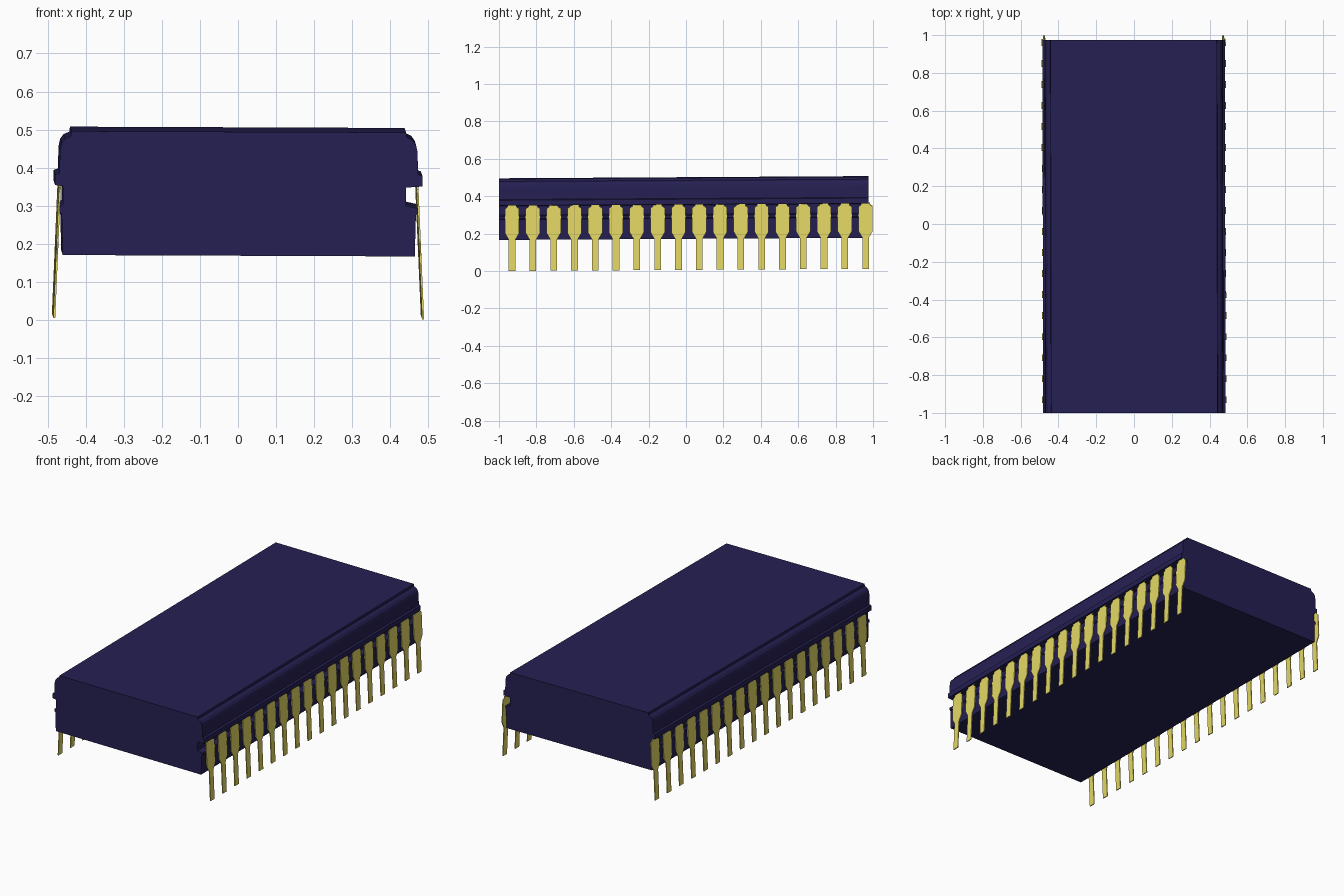
import bpy, bmesh
from mathutils import Vector

if "Cube" in bpy.data.objects:
    bpy.data.objects.remove(bpy.data.objects["Cube"])


def material(name, rgb):
    m = bpy.data.materials.new(name)
    m.diffuse_color = (*rgb, 1)
    m.use_nodes = True
    m.node_tree.nodes["Principled BSDF"].inputs["Base Color"].default_value = m.diffuse_color
    return m


navy = material("navy_plastic", (0.018, 0.014, 0.085))
gold = material("gold_metal", (0.77, 0.68, 0.13))


def settle(p):
    # the whole chip leans and turns very slightly
    return Vector((p[0] - 0.002 * p[1], p[1], p[2] + 0.006 * p[1] - 0.004 * p[0]))


def extrude(name, outline, offset, mat):
    bm = bmesh.new()
    face = bm.faces.new([bm.verts.new(p) for p in outline])
    new = bmesh.ops.extrude_face_region(bm, geom=[face])["geom"]
    moved = [v for v in new if isinstance(v, bmesh.types.BMVert)]
    bmesh.ops.translate(bm, verts=moved, vec=offset)
    for v in bm.verts:
        v.co = settle(v.co)
    bmesh.ops.recalc_face_normals(bm, faces=bm.faces)
    mesh = bpy.data.meshes.new(name)
    bm.to_mesh(mesh)
    bm.free()
    mesh.materials.append(mat)
    ob = bpy.data.objects.new(name, mesh)
    bpy.context.collection.objects.link(ob)
    return ob


# chip body: side profile with rounded shoulder, lip, groove and lower ridge
def side(groove):
    return [(0.44, 0.50), (0.442, 0.487), (0.457, 0.48), (0.466, 0.468),
            (0.47, 0.45), (0.472, 0.39), (0.483, 0.386), (0.483, 0.358),
            (groove, 0.355), (groove, 0.307), (0.472, 0.30), (0.472, 0.287),
            (0.466, 0.283), (0.463, 0.174)]


profile = side(0.44) + [(-x, z) for x, z in reversed(side(0.462))]
extrude("chip_body", [(x, -1.0, z) for x, z in profile], (0, 1.975, 0), navy)

# pins: wide shoulder tapering to a narrow leg, splayed slightly outwards
half_pin = [(0.024, 0.358), (0.024, 0.35), (0.038, 0.34), (0.038, 0.21),
            (0.018, 0.175), (0.018, 0.008)]
pin_shape = half_pin + [(-y, z) for y, z in reversed(half_pin)]
for label, s in (("right", 1), ("left", -1)):
    for i in range(18):
        yc = -0.93 + i * 0.1112
        pts = [(s * (0.488 - 0.043 * z), yc + y, z) for y, z in pin_shape]
        extrude(f"{label}_pin_{i + 1}", pts, (-s * 0.005, 0, 0), gold)
